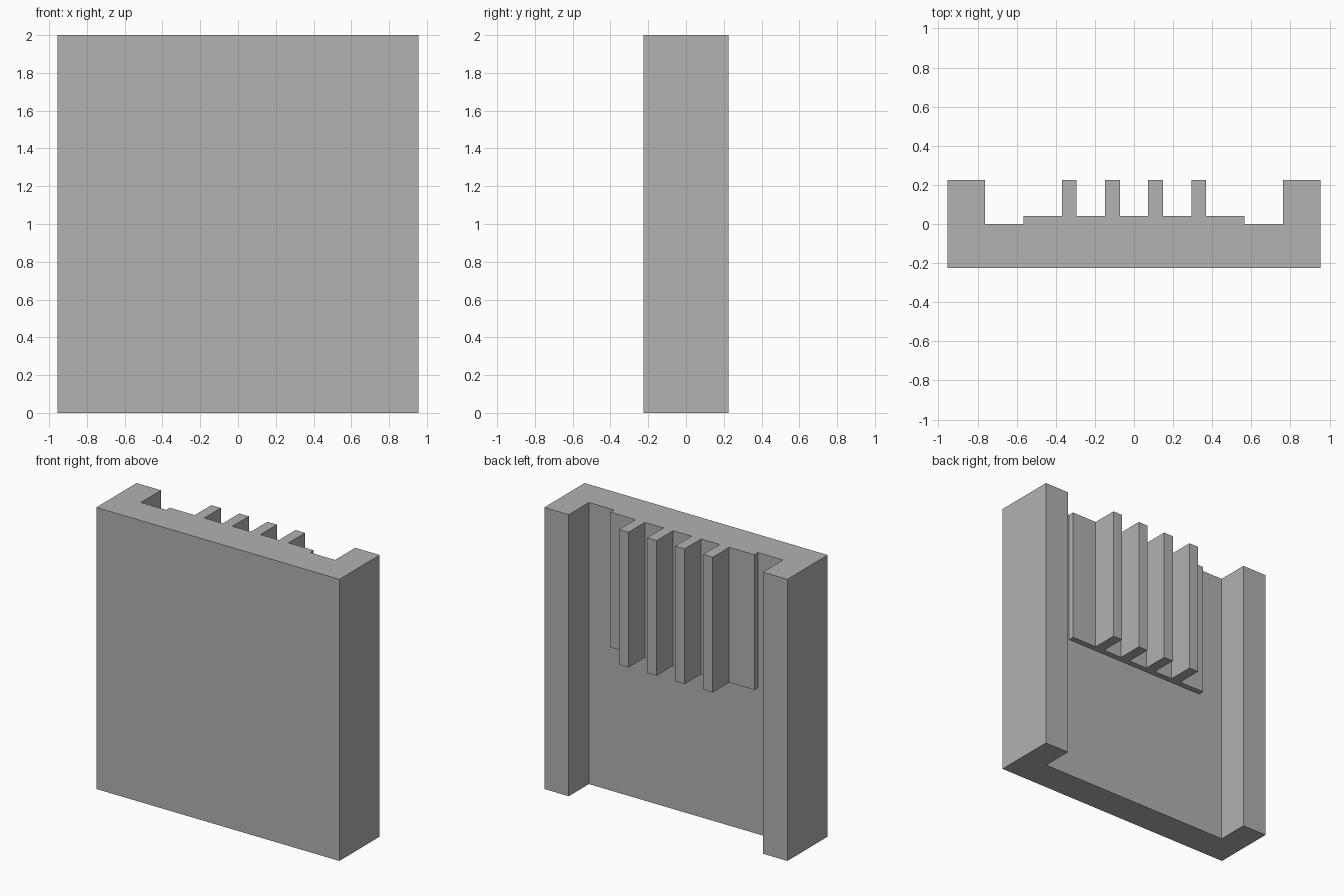
import bpy
import bmesh

cube = bpy.data.objects.get("Cube")
if cube:
    bpy.data.objects.remove(cube, do_unlink=True)

# Single grey material
GREY = (0.445, 0.445, 0.445, 1.0)
grey = bpy.data.materials.new("plain grey")
grey.use_nodes = True
grey.diffuse_color = GREY
grey.node_tree.nodes["Principled BSDF"].inputs["Base Color"].default_value = GREY

HALF_WIDTH, HALF_DEPTH, HEIGHT = 0.955, 0.226, 2.0
PILLAR_INNER = 0.763
PANEL_HALF, PANEL_BACK, PANEL_BOTTOM = 0.565, 0.041, 1.04
FIN_COUNT, FIN_PITCH, FIN_WIDTH = 4, 0.2205, 0.075


def extrude_profile(name, outline, bottom, top):
    """Raise a plan outline (x, y) from bottom to top as a closed prism."""
    bm = bmesh.new()
    base = bm.faces.new([bm.verts.new((x, y, bottom)) for x, y in outline])
    raised = bmesh.ops.extrude_face_region(bm, geom=[base], use_keep_orig=True)
    verts = [g for g in raised["geom"] if isinstance(g, bmesh.types.BMVert)]
    bmesh.ops.translate(bm, verts=verts, vec=(0, 0, top - bottom))
    bmesh.ops.recalc_face_normals(bm, faces=bm.faces)
    mesh = bpy.data.meshes.new(name)
    bm.to_mesh(mesh)
    bm.free()
    mesh.materials.append(grey)
    obj = bpy.data.objects.new(name, mesh)
    bpy.context.collection.objects.link(obj)
    return obj


# Wall slab with a pillar along each side of its back
wall_outline = [
    (-HALF_WIDTH, -HALF_DEPTH), (HALF_WIDTH, -HALF_DEPTH),
    (HALF_WIDTH, HALF_DEPTH), (PILLAR_INNER, HALF_DEPTH),
    (PILLAR_INNER, 0), (-PILLAR_INNER, 0),
    (-PILLAR_INNER, HALF_DEPTH), (-HALF_WIDTH, HALF_DEPTH),
]
wall = extrude_profile("finned_wall", wall_outline, 0, HEIGHT)

# Raised panel with upright fins, rooted inside the slab
panel_outline = [(PANEL_HALF, -0.05), (PANEL_HALF, PANEL_BACK)]
for i in reversed(range(FIN_COUNT)):
    centre = (i - (FIN_COUNT - 1) / 2) * FIN_PITCH
    right, left = centre + FIN_WIDTH / 2, centre - FIN_WIDTH / 2
    panel_outline += [(right, PANEL_BACK), (right, HALF_DEPTH),
                      (left, HALF_DEPTH), (left, PANEL_BACK)]
panel_outline += [(-PANEL_HALF, PANEL_BACK), (-PANEL_HALF, -0.05)]
panel = extrude_profile("fin_panel", panel_outline, PANEL_BOTTOM, HEIGHT)

# Merge the panel into the wall as one solid
union = wall.modifiers.new("join panel", "BOOLEAN")
union.operation = "UNION"
union.solver = "EXACT"
union.object = panel
bpy.context.view_layer.objects.active = wall
wall.select_set(True)
bpy.ops.object.modifier_apply(modifier=union.name)
bpy.data.objects.remove(panel, do_unlink=True)
